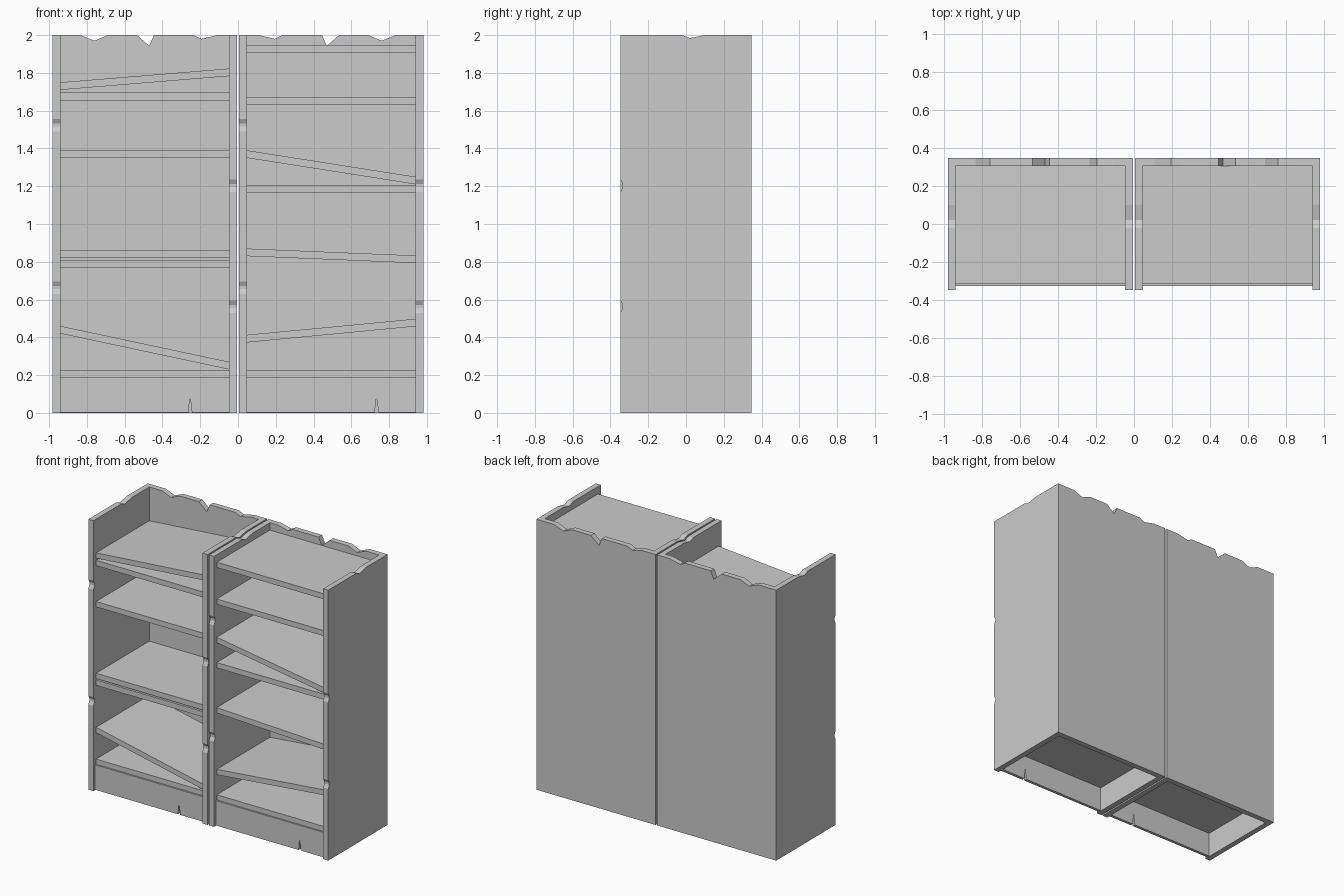
import bpy, bmesh
from mathutils import Vector

if "Cube" in bpy.data.objects:
    bpy.data.objects.remove(bpy.data.objects["Cube"])

TOP = 2.0
FRONT, BACK = -0.347, 0.347       # depth of the cases
INNER, OUTER = 0.006, 0.981       # x range of one case
T = 0.041                         # board thickness


def prism(name, profile, place, a, b):
    """Extrude a 2D profile from a to b; place(u, v, w) gives the 3D point."""
    bm = bmesh.new()
    face = bm.faces.new([bm.verts.new(place(u, v, a)) for u, v in profile])
    ext = bmesh.ops.extrude_face_region(bm, geom=[face])
    moved = [g for g in ext["geom"] if isinstance(g, bmesh.types.BMVert)]
    shift = Vector(place(0, 0, b)) - Vector(place(0, 0, a))
    bmesh.ops.translate(bm, verts=moved, vec=shift)
    bmesh.ops.recalc_face_normals(bm, faces=bm.faces)
    mesh = bpy.data.meshes.new(name)
    bm.to_mesh(mesh)
    bm.free()
    obj = bpy.data.objects.new(name, mesh)
    bpy.context.collection.objects.link(obj)
    return obj


def xz(u, v, w):
    return (u, w, v)


def yz(u, v, w):
    return (w, u, v)


def side_panel(name, x, chips):
    # upright board with chipped front edge and a dent in the top
    prof = [(FRONT, 0), (BACK - 0.002, 0), (BACK - 0.002, TOP),
            (0.10, TOP), (0.02, TOP - 0.016), (-0.02, TOP)]
    prof += [(FRONT, TOP)]
    for z in chips:
        prof += [(FRONT, z + 0.035), (FRONT + 0.012, z + 0.012),
                 (FRONT + 0.012, z - 0.005), (FRONT, z - 0.03)]
    prism(name, prof, yz, x, x + T)


def back_panel(name, sign):
    # back board with splintered top edge
    notches = [(0.11, 2.0), (0.195, 1.98), (0.235, 2.0),
               (0.445, 2.0), (0.47, 1.943), (0.535, 2.0),
               (0.69, 2.0), (0.76, 1.97), (0.835, 2.0)]
    prof = [(INNER + 0.001, 0), (INNER + 0.001, TOP)] + notches
    prof += [(OUTER - 0.001, TOP), (OUTER - 0.001, 0)]
    prism(name, [(sign * u, v) for u, v in prof], xz, BACK - T, BACK)


def shelf(name, x0, x1, left_top, right_top):
    h = 0.04
    prism(name, [(x0, left_top - h), (x1, right_top - h),
                 (x1, right_top), (x0, left_top)], xz, -0.315, BACK - T)


def kick_board(name, x0, x1, crack):
    # plinth with a thin crack rising from the floor
    prism(name, [(x0, 0.003), (crack - 0.010, 0.003), (crack - 0.006, 0.04),
                 (crack - 0.001, 0.083), (crack + 0.005, 0.04),
                 (crack + 0.009, 0.003), (x1, 0.003), (x1, 0.187), (x0, 0.187)],
          xz, -0.327, -0.305)


# shelf top heights at the left and right ends
cases = {
    "left": (-1, -OUTER, [(0.225, 0.225), (0.46, 0.27), (0.81, 0.81), (0.86, 0.86),
                          (1.39, 1.39), (1.695, 1.695), (1.75, 1.823)]),
    "right": (1, INNER, [(0.225, 0.225), (0.413, 0.498), (0.87, 0.833), (1.203, 1.203),
                         (1.39, 1.25), (1.673, 1.673), (1.945, 1.945)]),
}

for label, (sign, x, shelves) in cases.items():
    width = OUTER - INNER
    x0, x1 = x + T, x + width - T
    side_panel(label + "_case_left_side", x, (1.52, 0.66))
    side_panel(label + "_case_right_side", x1, (1.2, 0.56))
    back_panel(label + "_case_back", sign)
    kick_board(label + "_case_kick_board", x0, x1, x + 0.728)
    for i, (a, b) in enumerate(shelves):
        shelf(f"{label}_case_shelf_{i + 1}", x0, x1, a, b)
